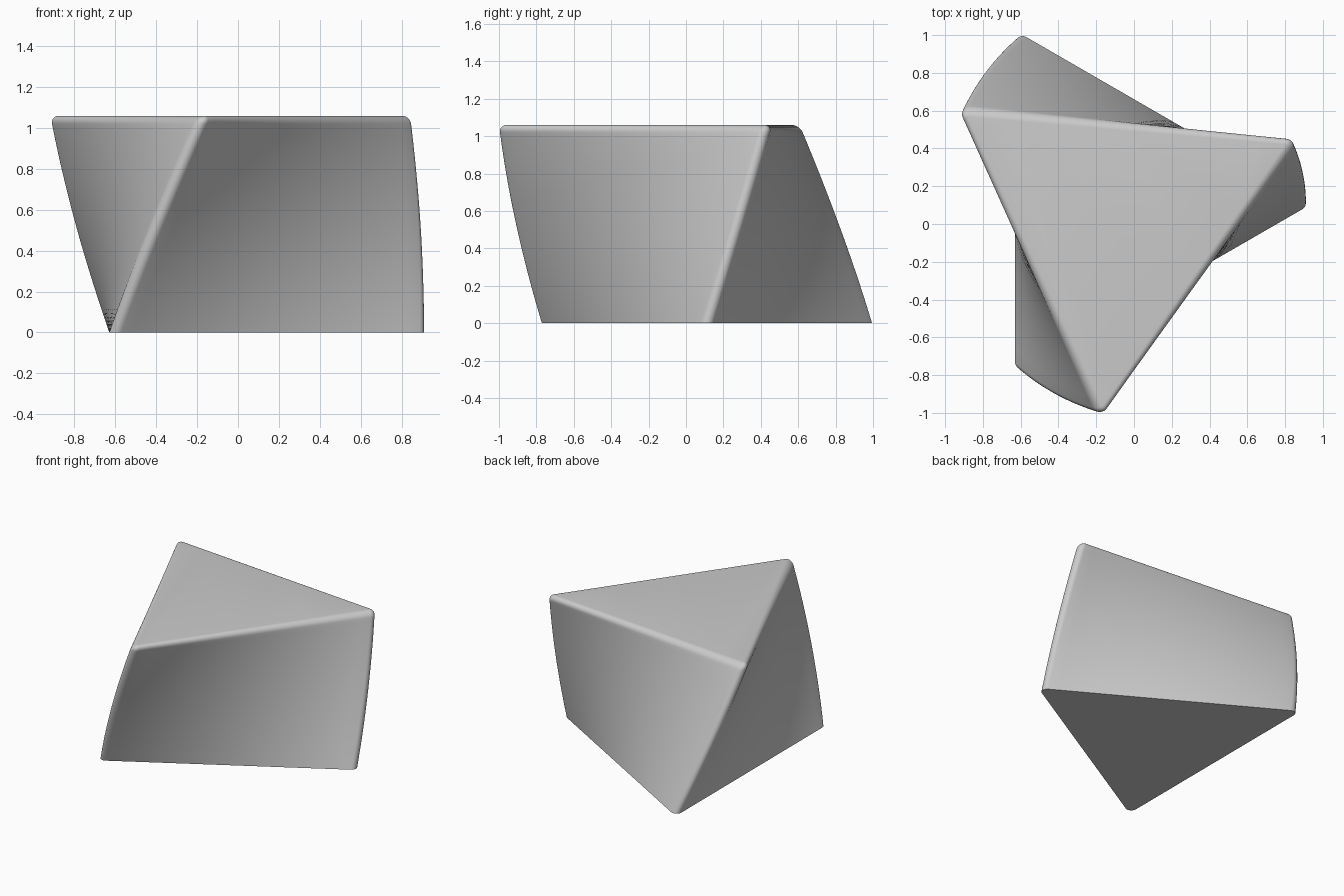
import bpy
import bmesh
from math import sin, cos, pi, radians
from mathutils import Vector, Matrix

cube = bpy.data.objects.get("Cube")
if cube:
    bpy.data.objects.remove(cube, do_unlink=True)

HEIGHT = 1.06
TWIST = radians(25)
PIVOT = Vector((0.14, 0.112, 0))      # axis of the twist
CENTRE = Vector((-0.243, 0, 0))       # triangle centre relative to the axis
CORE = 0.973                          # distance of the fillet centres
FILLET = 0.04
ARC, SIDE, LAYERS, ROUND = 10, 24, 48, 8

grey = bpy.data.materials.new("light grey")
grey.use_nodes = True
colour = (0.6, 0.6, 0.6, 1)
grey.diffuse_color = colour
grey.node_tree.nodes["Principled BSDF"].inputs["Base Color"].default_value = colour


def rounded_triangle(radius):
    """Outline of a triangle with filleted corners and subdivided sides."""
    arcs = []
    for k in range(3):
        a = k * 2 * pi / 3
        tip = CENTRE + Vector((cos(a), sin(a), 0)) * CORE
        angles = [a - pi / 3 + 2 * pi / 3 * i / ARC for i in range(ARC + 1)]
        arcs.append([tip + Vector((cos(t), sin(t), 0)) * radius for t in angles])
    points = []
    for k in range(3):
        start, end = arcs[k][-1], arcs[(k + 1) % 3][0]
        points += arcs[k]
        points += [start.lerp(end, i / SIDE) for i in range(1, SIDE)]
    return points


# Straight wall layers, then a quarter round over the top edge
wall = HEIGHT - FILLET
levels = [(wall * i / LAYERS, FILLET) for i in range(LAYERS + 1)]
for i in range(1, ROUND + 1):
    t = pi / 2 * i / ROUND
    levels.append((wall + FILLET * sin(t), FILLET * cos(t)))

# Twisted prism body
bm = bmesh.new()
rings = []
for z, radius in levels:
    turn = Matrix.Rotation(TWIST * z / HEIGHT, 3, "Z")
    lift = PIVOT + Vector((0, 0, z))
    rings.append([bm.verts.new(turn @ p + lift) for p in rounded_triangle(radius)])

count = len(rings[0])
for low, high in zip(rings, rings[1:]):
    for i in range(count):
        j = (i + 1) % count
        bm.faces.new((low[i], low[j], high[j], high[i])).smooth = True
bm.faces.new(rings[-1])
bm.faces.new(rings[0][::-1])
bmesh.ops.remove_doubles(bm, verts=bm.verts, dist=0.0001)
bmesh.ops.recalc_face_normals(bm, faces=bm.faces)

mesh = bpy.data.meshes.new("twisted_prism")
bm.to_mesh(mesh)
bm.free()
mesh.materials.append(grey)
prism = bpy.data.objects.new("twisted_prism", mesh)
bpy.context.collection.objects.link(prism)

bpy.ops.object.select_all(action="DESELECT")
prism.select_set(True)
bpy.context.view_layer.objects.active = prism
bpy.ops.object.shade_smooth_by_angle(angle=radians(30))
